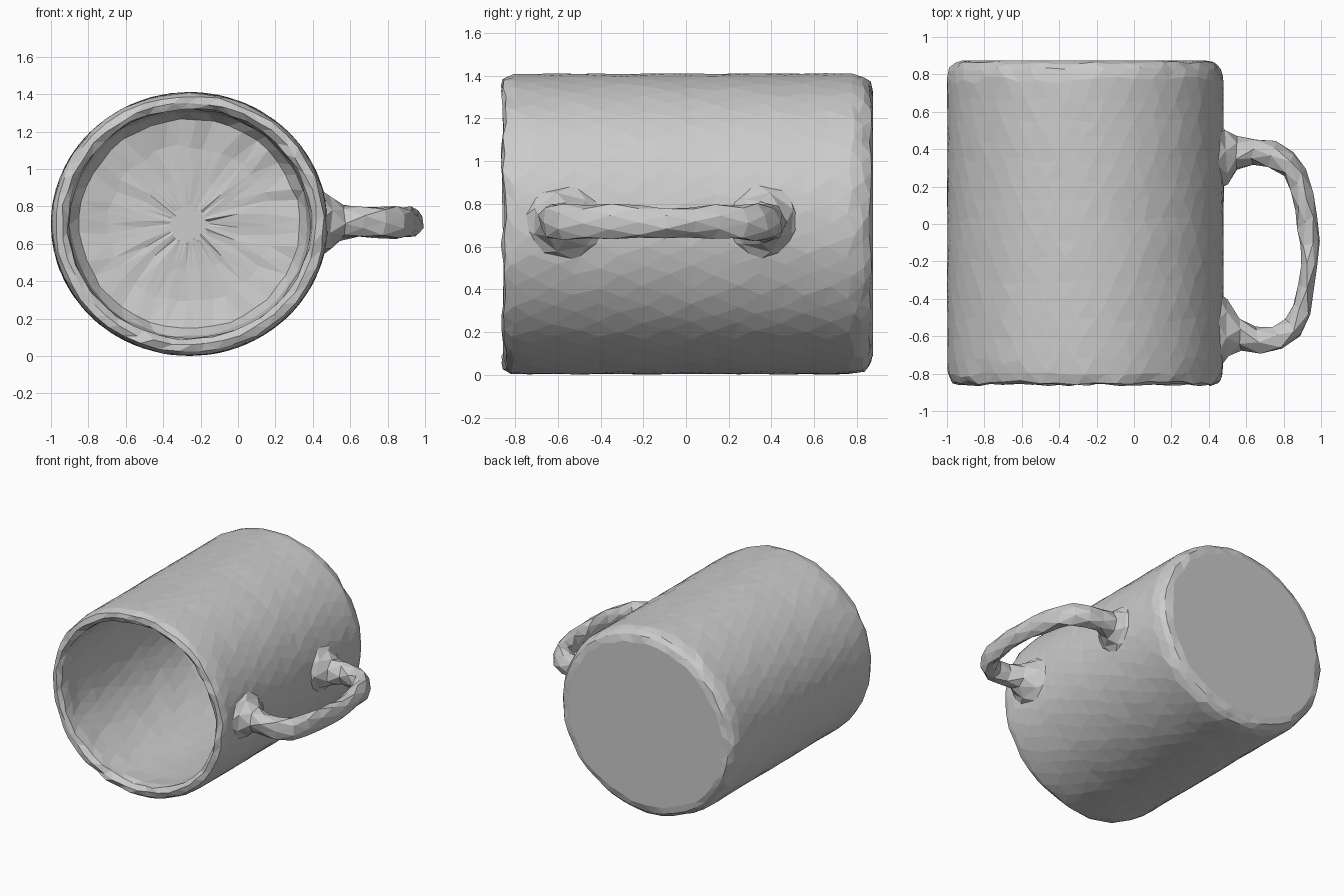
import bpy, bmesh, math, random
from mathutils import Vector

random.seed(4)
CX, CZ, RX, RZ = -0.26, 0.706, 0.74, 0.705


def skin(bm, rings):
    """Join staggered rings of equal length with alternating triangles."""
    n = len(rings[0])
    for i in range(len(rings) - 1):
        a, b = rings[i], rings[i + 1]
        for k in range(n):
            m = (k + 1) % n
            if i % 2 == 0:      # b sits half a step ahead of a
                bm.faces.new((a[k], a[m], b[k]))
                bm.faces.new((a[m], b[m], b[k]))
            else:               # a sits half a step ahead of b
                bm.faces.new((a[k], b[m], b[k]))
                bm.faces.new((a[k], a[m], b[m]))


def finish(bm, name):
    bmesh.ops.recalc_face_normals(bm, faces=bm.faces)
    mesh = bpy.data.meshes.new(name)
    bm.to_mesh(mesh)
    bm.free()
    bpy.context.collection.objects.link(bpy.data.objects.new(name, mesh))


def jit(s):
    return random.uniform(-s, s)


# Cup profile from outer base, along the wall, over the lip to the inner floor
# each entry: y, radius scale, y jitter, radius jitter
profile = [(0.875, 0.89, 0, 0.02), (0.862, 0.945, 0.008, 0.008),
           (0.825, 0.982, 0.012, 0.005)]
profile += [(0.77 - 0.107 * i, 1.0, 0.02, 0.003) for i in range(15)]
profile += [(-0.805, 0.995, 0.015, 0.005), (-0.848, 0.975, 0.012, 0.008),
            (-0.858, 0.925, 0.010, 0.010), (-0.835, 0.885, 0.012, 0.012),
            (-0.77, 0.875, 0.02, 0.01)]
profile += [(-0.65 + 0.15 * i, 0.88, 0.02, 0.004) for i in range(9)]
profile += [(0.69, 0.86, 0.012, 0.01), (0.755, 0.80, 0.01, 0.01),
            (0.78, 0.60, 0.006, 0.02), (0.785, 0.36, 0.006, 0.02),
            (0.785, 0.14, 0.006, 0.02)]

N = 44
bm = bmesh.new()
rings = []
for i, (y, s, jy, jr) in enumerate(profile):
    ring = []
    for k in range(N):
        t = 2 * math.pi * (k + 0.5 * (i % 2) + jit(0.15)) / N
        r = s + jit(jr) - jr * 0.5
        ring.append(bm.verts.new((CX + RX * r * math.cos(t), y + jit(jy),
                                  CZ + RZ * r * math.sin(t))))
    rings.append(ring)
skin(bm, rings)
bm.faces.new(rings[0])
bm.faces.new(rings[-1])
finish(bm, "cup_body")

# Handle: outer edge (x, y), inner edge (x, y), half thickness in z
sections = [
    ((0.44, 0.54), (0.44, 0.18), 0.19), ((0.495, 0.505), (0.495, 0.22), 0.14),
    ((0.545, 0.465), (0.545, 0.285), 0.10), ((0.65, 0.46), (0.63, 0.32), 0.085),
    ((0.76, 0.435), (0.72, 0.31), 0.08), ((0.86, 0.38), (0.80, 0.25), 0.085),
    ((0.92, 0.29), (0.84, 0.17), 0.085), ((0.955, 0.17), (0.86, 0.07), 0.08),
    ((0.975, 0.04), (0.875, -0.02), 0.07), ((0.995, -0.09), (0.885, -0.11), 0.07),
    ((0.985, -0.22), (0.885, -0.21), 0.075), ((0.965, -0.36), (0.88, -0.32), 0.08),
    ((0.94, -0.49), (0.855, -0.43), 0.085), ((0.885, -0.60), (0.81, -0.52), 0.085),
    ((0.79, -0.67), (0.74, -0.555), 0.08), ((0.68, -0.69), (0.65, -0.55), 0.08),
    ((0.57, -0.67), (0.57, -0.51), 0.09), ((0.50, -0.715), (0.50, -0.41), 0.14),
    ((0.44, -0.79), (0.44, -0.35), 0.18)]

S = 7
bm = bmesh.new()
rings = []
for i, (o, n, h) in enumerate(sections):
    outer, inner = Vector((*o, 0.715)), Vector((*n, 0.715))
    mid, half = (outer + inner) / 2, (outer - inner) / 2
    ring = []
    for k in range(S):
        t = 2 * math.pi * (k + 0.5 * (i % 2)) / S
        p = mid + half * 1.04 * math.cos(t) + Vector((0, 0, h * math.sin(t)))
        ring.append(bm.verts.new(p + Vector((jit(0.008), jit(0.010), jit(0.008)))))
    rings.append(ring)
skin(bm, rings)
bm.faces.new(rings[0])
bm.faces.new(rings[-1])
finish(bm, "handle")
